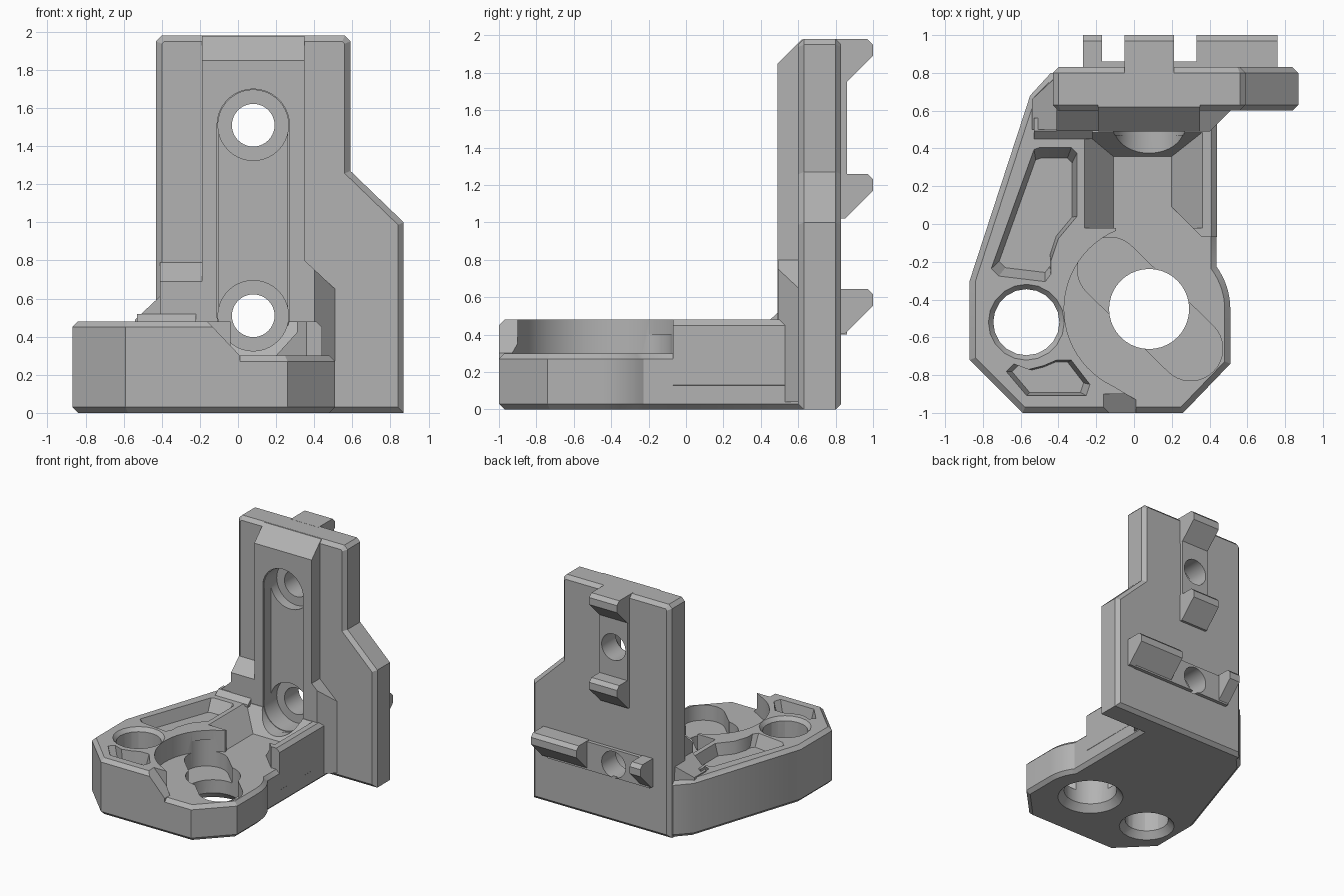
import bpy, bmesh
from math import sin, cos, pi, atan2, radians
from mathutils import Vector

cube = bpy.data.objects.get("Cube")
if cube:
    bpy.data.objects.remove(cube, do_unlink=True)

grey = bpy.data.materials.new("plain grey")
grey.use_nodes = True
grey.diffuse_color = (0.45, 0.45, 0.45, 1)
grey.node_tree.nodes["Principled BSDF"].inputs["Base Color"].default_value = (0.45, 0.45, 0.45, 1)


def finish(name, bm):
    bmesh.ops.recalc_face_normals(bm, faces=bm.faces)
    mesh = bpy.data.meshes.new(name)
    bm.to_mesh(mesh)
    bm.free()
    mesh.materials.append(grey)
    obj = bpy.data.objects.new(name, mesh)
    bpy.context.collection.objects.link(obj)
    return obj


def prism(name, pts, axis, a, b, taper=1.0, chamfer=0.0):
    """Extrude a profile along an axis; taper scales the far end."""
    bm = bmesh.new()
    mid = sum((Vector(p) for p in pts), Vector((0, 0))) / len(pts)
    rings = []
    for t, s in ((a, 1.0), (b, taper)):
        ring = []
        for p in pts:
            u, v = mid + (Vector(p) - mid) * s
            ring.append(bm.verts.new({"x": (t, u, v), "y": (u, t, v), "z": (u, v, t)}[axis]))
        rings.append(ring)
    caps = [bm.faces.new(r) for r in rings]
    n = len(pts)
    for i in range(n):
        j = (i + 1) % n
        bm.faces.new((rings[0][i], rings[0][j], rings[1][j], rings[1][i]))
    bmesh.ops.recalc_face_normals(bm, faces=bm.faces)
    if chamfer:
        edges = [e for f in caps for e in f.edges]
        bmesh.ops.bevel(bm, geom=edges, offset=chamfer, segments=1, affect="EDGES")
    return finish(name, bm)


def hull(name, pts):
    bm = bmesh.new()
    verts = [bm.verts.new(p) for p in pts]
    out = bmesh.ops.convex_hull(bm, input=verts)
    loose = list({g for g in out["geom_interior"] if isinstance(g, bmesh.types.BMVert)})
    bmesh.ops.delete(bm, geom=loose, context="VERTS")
    return finish(name, bm)


def arc(c, r, a0, a1, n):
    return [(c[0] + r * cos(radians(a0 + (a1 - a0) * i / n)),
             c[1] + r * sin(radians(a0 + (a1 - a0) * i / n))) for i in range(n + 1)]


def disc(c, r, n=40):
    return arc(c, r, 0, 360, n)[:-1]


def stadium(p, q, r):
    d = atan2(q[1] - p[1], q[0] - p[0]) * 180 / pi
    return arc(p, r, d + 90, d + 270, 18) + arc(q, r, d - 90, d + 90, 18)


def combine(target, other, op):
    mod = target.modifiers.new("combine", "BOOLEAN")
    mod.operation, mod.solver, mod.object = op, "EXACT", other
    bpy.context.view_layer.objects.active = target
    bpy.ops.object.modifier_apply(modifier=mod.name)
    bpy.data.objects.remove(other, do_unlink=True)


def add(target, *parts):
    for p in parts:
        combine(target, p, "UNION")


def cut(target, *parts):
    for p in parts:
        combine(target, p, "DIFFERENCE")


# Base: raised deck with the sunken area removed
MAIN, SIDE = (0.08, -0.45), (-0.57, -0.52)
left = [(-0.44, 0.80), (-0.55, 0.68), (-0.87, -0.3), (-0.87, -0.72), (-0.59, -1.0)]
deck = prism("deck", left + [(0.25, -1.0), (0.44, -0.8), (0.44, 0.8)], "z", 0.1, 0.48, chamfer=0.03)
cut(deck,
    prism("sunken_area", arc(MAIN, 0.45, 113, 245, 24) +
          [(0.01, -0.93), (0.01, -1.1), (0.9, -1.1), (0.9, -0.06), (0.36, -0.07),
           (0.19, 0.1), (-0.1, 0.1)], "z", 0, 0.6),
    hull("front_lead_in", [(x, y, z) for y in (-1.1, -0.9)
                           for x, z in ((0.02, 0.29), (-0.17, 0.49), (0.1, 0.49), (0.1, 0.29))]),
    hull("channel", [(x, y, 0.29) for x in (-0.1, 0.19) for y in (-0.02, 0.35)] +
         [(x, y, 0.5) for x in (-0.28, 0.38) for y in (-0.02, 0.5)]))

# Shallow deck pockets with sloping sides
long_pocket = [(-0.53, 0.40), (-0.50, 0.41), (-0.33, 0.41), (-0.30, 0.38), (-0.30, 0.04),
               (-0.40, -0.08), (-0.44, -0.2), (-0.44, -0.27), (-0.47, -0.31), (-0.72, -0.28), (-0.76, -0.24)]
small_pocket = [(-0.68, -0.78), (-0.64, -0.74), (-0.56, -0.77), (-0.48, -0.75), (-0.41, -0.72),
                (-0.33, -0.72), (-0.23, -0.85), (-0.25, -0.91), (-0.57, -0.91)]
for pts in (long_pocket, small_pocket):
    cut(deck, prism("pocket", pts, "z", 0.49, 0.38, taper=0.84))

# Base: lower slab over the full outline
rounded_side = arc((0.13, -0.45), 0.38, 0, 36, 8)
base = prism("bracket", left + [(0.26, -1.0), (0.51, -0.74)] + rounded_side + [(0.44, 0.8)],
             "z", 0, 0.30, chamfer=0.03)
add(base, deck)

# Upright plate
plate = prism("plate", [(-0.43, 0), (0.87, 0), (0.87, 1.0), (0.59, 1.27), (0.59, 1.95), (0.56, 1.98),
                        (-0.40, 1.98), (-0.43, 1.95)], "y", 0.60, 0.83, chamfer=0.03)
add(base, plate)

# Raised centre rib and its widened foot
add(base, prism("centre_rib", [(0.49, 0.2), (0.49, 1.85), (0.62, 1.979), (0.7, 1.979), (0.7, 0.2)],
                "x", -0.19, 0.35))
foot = prism("rib_foot", [(0.2, 0.04), (0.2, 0.8), (0.35, 0.8), (0.51, 0.65), (0.51, 0.04)], "y", 0.491, 0.72)
cut(foot, prism("foot_corner", [(0.39, 0.48), (0.52, 0.61), (0.6, 0.48)], "z", -0.1, 1))
add(base, foot)
add(base,
    prism("left_step", [(0.492, 0.3), (0.492, 0.69), (0.6, 0.79), (0.72, 0.79), (0.72, 0.3)],
          "x", -0.41, -0.1),
    hull("left_gusset", [(-0.54, 0.5, 0.45), (-0.54, 0.66, 0.45), (-0.42, 0.78, 0.45),
                         (-0.54, 0.5, 0.49), (-0.54, 0.66, 0.49), (-0.39, 0.5, 0.63), (-0.39, 0.8, 0.63),
                         (-0.39, 0.8, 0.45), (-0.39, 0.5, 0.45)]),
    hull("deck_fillet", [(x, y, z) for x in (-0.53, -0.22)
                         for y, z in ((0.45, 0.46), (0.45, 0.48), (0.493, 0.52), (0.56, 0.52), (0.56, 0.46))]))

# Rear hooks and the thin strips that join them
def hook(x0, x1, top):
    return prism("hook", [(0.78, top), (0.97, top), (1.0, top - 0.03), (1.0, top - 0.09),
                          (0.85, top - 0.24), (0.78, top - 0.24)], "x", x0, x1)


add(base,
    prism("upright_strip", [(-0.05, 1.1), (0.21, 1.1), (0.21, 1.9), (-0.05, 1.9)], "y", 0.79, 0.86),
    prism("cross_strip", [(-0.26, 0.4), (0.7, 0.4), (0.7, 0.64), (-0.26, 0.64)], "y", 0.79, 0.86),
    hook(-0.051, 0.211, 1.981), hook(-0.051, 0.211, 1.26),
    hook(-0.27, -0.17, 0.645), hook(0.33, 0.76, 0.645))

# Front slot, screw seats and screw holes
cut(base, prism("front_slot", stadium((0.08, 0.51), (0.08, 1.51), 0.18), "y", 0.47, 0.585),
    prism("slot_edge", stadium((0.08, 0.51), (0.08, 1.51), 0.19), "y", 0.47, 0.50))
for z in (0.51, 1.51):
    cut(base, prism("screw_seat", disc((0.08, z), 0.185), "y", 0.33, 0.67),
        prism("screw_hole", disc((0.08, z), 0.112), "y", 0.5, 1.1))

# Base holes with flared ends, and the diagonal slot
cut(base, prism("diagonal_slot", stadium((-0.13, -0.24), (0.30, -0.66), 0.17), "z", 0.4, 0.17),
    prism("main_hole", disc(MAIN, 0.212), "z", -0.1, 0.4),
    prism("main_flare", disc(MAIN, 0.27), "z", -0.01, 0.06, taper=0.78),
    prism("side_hole", disc(SIDE, 0.175, 20), "z", -0.1, 0.6),
    prism("side_flare", disc(SIDE, 0.23, 20), "z", -0.01, 0.06, taper=0.75),
    prism("side_rim", disc(SIDE, 0.205, 20), "z", 0.485, 0.445, taper=0.84))

bpy.ops.object.select_all(action="DESELECT")
base.select_set(True)
bpy.context.view_layer.objects.active = base
bpy.ops.object.shade_smooth_by_angle(angle=radians(25))
